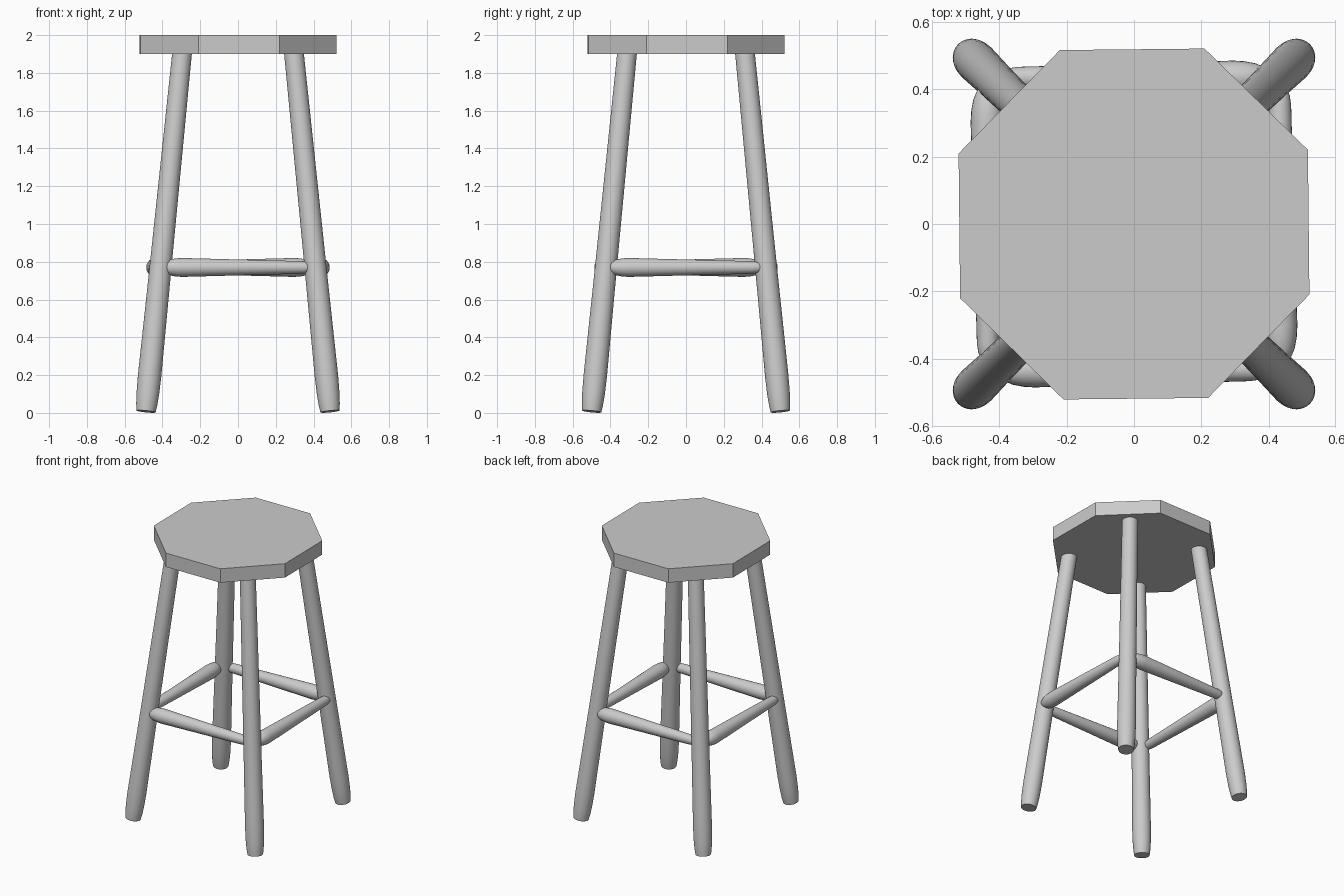
import bpy, bmesh, math
from mathutils import Vector, Matrix

if "Cube" in bpy.data.objects:
    bpy.data.objects.remove(bpy.data.objects["Cube"])


def turned(name, start, end, profile, sides=32):
    """Turned round bar from start to end; profile = (fraction along, radius)."""
    start, end = Vector(start), Vector(end)
    axis = end - start
    rot = axis.to_track_quat('Z', 'Y').to_matrix().to_4x4()
    mat = Matrix.Translation(start) @ rot
    bm = bmesh.new()
    rings = []
    for t, r in profile:
        ring = []
        for i in range(sides):
            a = 2 * math.pi * i / sides
            ring.append(bm.verts.new(mat @ Vector((r * math.cos(a), r * math.sin(a), t * axis.length))))
        rings.append(ring)
    for lo, hi in zip(rings, rings[1:]):
        for i in range(sides):
            j = (i + 1) % sides
            bm.faces.new((lo[i], lo[j], hi[j], hi[i]))
    bm.faces.new(rings[0][::-1])
    bm.faces.new(rings[-1])
    mesh = bpy.data.meshes.new(name)
    bm.to_mesh(mesh)
    bm.free()
    ob = bpy.data.objects.new(name, mesh)
    bpy.context.collection.objects.link(ob)
    bpy.ops.object.select_all(action='DESELECT')
    ob.select_set(True)
    bpy.context.view_layer.objects.active = ob
    bpy.ops.object.shade_smooth_by_angle(angle=math.radians(35))
    return ob


# Octagonal seat, flat faced and very slightly turned
bpy.ops.mesh.primitive_cylinder_add(vertices=8, radius=0.562, depth=0.1, location=(0, 0, 1.95),
                                    rotation=(0, 0, math.radians(23.1)))
bpy.context.object.name = "seat"

# Splayed legs, swelling just above a narrowed foot
leg_profile = [(0, 0.051), (0.02, 0.056), (0.05, 0.060), (0.10, 0.062),
               (0.17, 0.061), (0.4, 0.058), (1, 0.052)]
for fb, sy in (("front", -1), ("back", 1)):
    for lr, sx in (("left", -1), ("right", 1)):
        turned(f"{fb}_{lr}_leg", (sx * 0.487, sy * 0.499, 0.0075),
               (sx * 0.296, sy * 0.312, 1.906), leg_profile)

# Tapered rungs in a pinwheel, thick end to thin end
rung_profile = [(0, 0.022), (0.02, 0.032), (0.05, 0.042), (0.09, 0.048), (0.13, 0.050),
                (0.93, 0.033), (0.965, 0.029), (0.985, 0.023), (1, 0.014)]
for i, side in enumerate(("front", "right", "back", "left")):
    turn = Matrix.Rotation(i * math.pi / 2, 3, 'Z')
    e = 0.40 + 0.01 * (i % 2)
    turned(f"{side}_rung", turn @ Vector((-e, -0.436, 0.77)),
           turn @ Vector((e, -0.434, 0.77)), rung_profile, 24)
